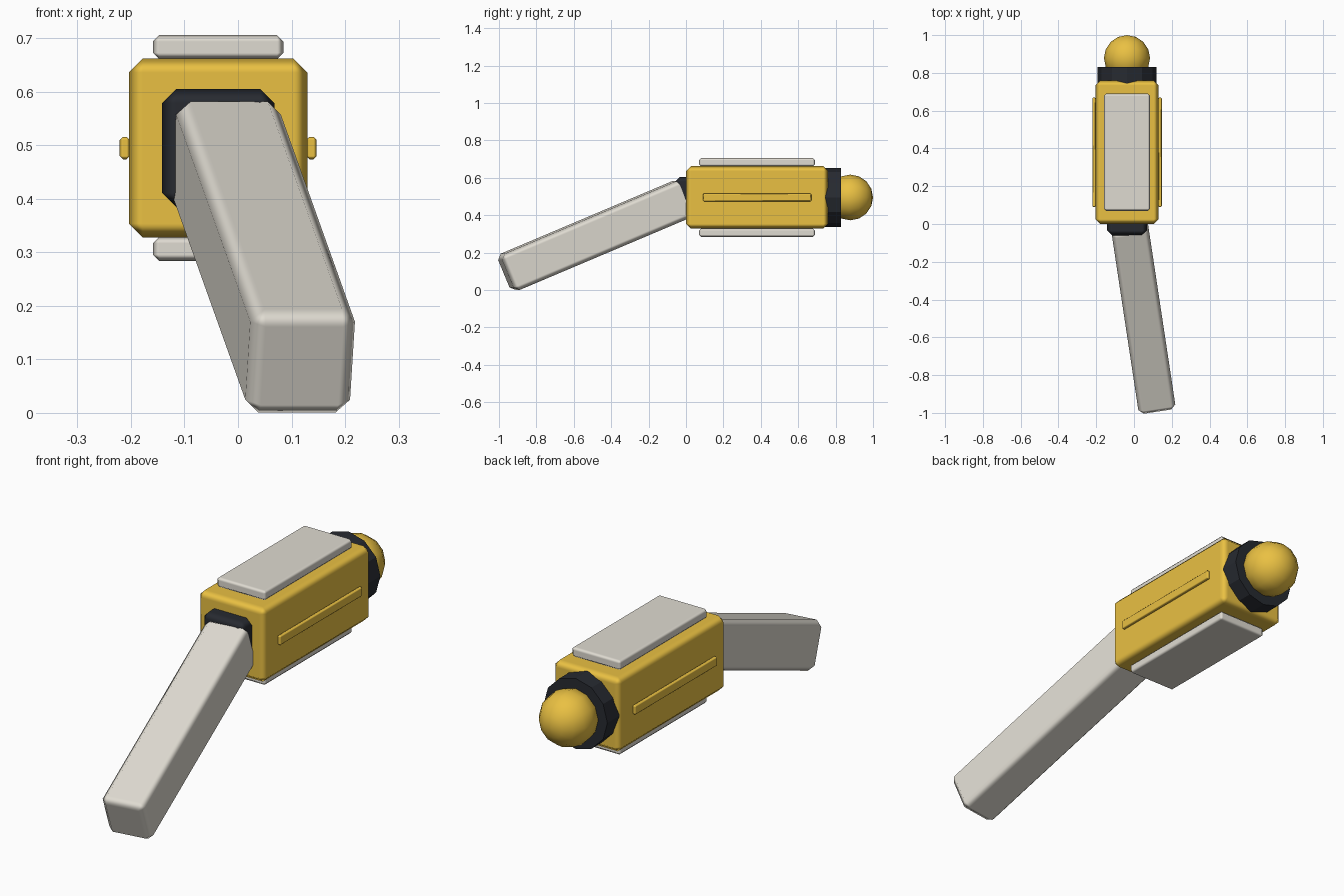
import bpy, math
from mathutils import Matrix, Vector

if "Cube" in bpy.data.objects:
    bpy.data.objects.remove(bpy.data.objects["Cube"])


def material(name, rgb):
    m = bpy.data.materials.new(name)
    m.diffuse_color = (*rgb, 1)
    m.use_nodes = True
    m.node_tree.nodes["Principled BSDF"].inputs["Base Color"].default_value = m.diffuse_color
    return m


YELLOW = material("yellow", (0.82, 0.53, 0.055))
DARK = material("dark", (0.02, 0.023, 0.03))
PALE = material("pale", (0.74, 0.71, 0.64))
CX, CZ = -0.037, 0.495


def box(name, lo, hi, bevel, mat, matrix=Matrix()):
    """Box with flat sides and softly shaded chamfers, optionally posed by a matrix."""
    lo, hi = Vector(lo), Vector(hi)
    bpy.ops.mesh.primitive_cube_add(size=1)
    ob = bpy.context.object
    ob.name = name
    ob.data.transform(matrix @ Matrix.Translation((lo + hi) / 2) @ Matrix.Diagonal((*(hi - lo), 1)))
    ob.data.materials.append(mat)
    ob.data.shade_smooth()
    mod = ob.modifiers.new("chamfer", 'BEVEL')
    mod.width, mod.segments = bevel, 1
    mod.harden_normals = True
    return ob


def finish(name, mat, angle):
    ob = bpy.context.object
    ob.name = name
    ob.data.materials.append(mat)
    bpy.ops.object.shade_smooth_by_angle(angle=math.radians(angle))


# Main housing
box("housing", (CX - 0.167, 0, CZ - 0.167), (CX + 0.167, 0.76, CZ + 0.167), 0.026, YELLOW)

# Top and bottom plates, side rails
for s, end, side in ((1, "top", "right"), (-1, "bottom", "left")):
    z = sorted((CZ + s * 0.166, CZ + s * 0.211))
    box(end + "_plate", (CX - 0.122, 0.07, z[0]), (CX + 0.122, 0.69, z[1]), 0.012, PALE)
    x = sorted((CX + s * 0.165, CX + s * 0.184))
    box(side + "_rail", (x[0], 0.09, CZ - 0.021), (x[1], 0.67, CZ + 0.021), 0.006, YELLOW)

# Front socket and angled arm
box("front_socket", (CX - 0.105, -0.06, CZ - 0.11), (CX + 0.105, 0.03, CZ + 0.11), 0.026, DARK)
pose = (Matrix.Translation((CX + 0.011, 0, CZ)) @ Matrix.Rotation(math.radians(8.6), 4, 'Z')
        @ Matrix.Rotation(math.radians(22.7), 4, 'X'))
box("arm", (-0.099, -1.056, -0.105), (0.099, 0, 0.105), 0.026, PALE, pose)

# Rear collar and ball joint
turn = (math.pi / 2, 0, 0)
bpy.ops.mesh.primitive_cylinder_add(vertices=12, radius=0.157, depth=0.10,
                                    location=(CX, 0.78, CZ), rotation=turn)
finish("rear_collar", DARK, 25)
bpy.ops.mesh.primitive_uv_sphere_add(segments=12, ring_count=8, radius=0.122,
                                     location=(CX, 0.878, CZ), rotation=turn)
finish("ball_joint", YELLOW, 60)
